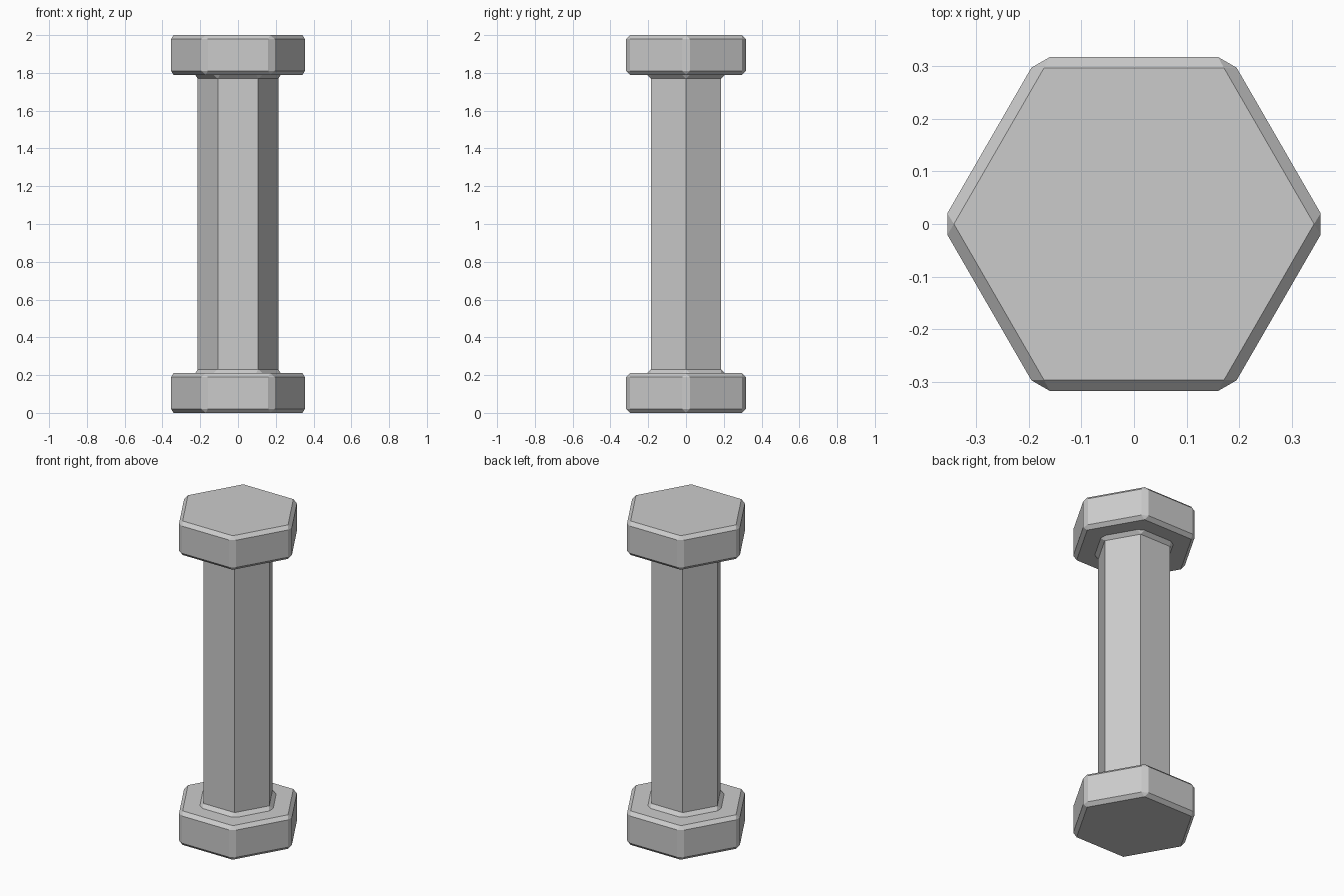
import bpy, bmesh
from math import cos, sin, radians
from mathutils import Vector

cube = bpy.data.objects.get("Cube")
if cube:
    bpy.data.objects.remove(cube, do_unlink=True)

grey = bpy.data.materials.new("stone grey")
grey.use_nodes = True
colour = (0.6, 0.6, 0.6, 1)
grey.diffuse_color = colour
grey.node_tree.nodes["Principled BSDF"].inputs["Base Color"].default_value = colour

HEIGHT = 2.0
BLOCK = 0.317      # half width of the end blocks across flats
SHAFT = 0.185      # half width of the shaft across flats
BEVEL = 0.021
CUT = 0.0235       # corner cut measured along each side
LEDGE = 0.21       # height of an end block
COLLAR = LEDGE + BEVEL


def hexagon(half_width, cut, z):
    """Hexagon with a corner on x; each corner is a pair of points, cut back by the given length."""
    corners = [Vector((cos(radians(60 * i)), sin(radians(60 * i)), 0)) * half_width / cos(radians(30))
               for i in range(6)]
    points = []
    for i, corner in enumerate(corners):
        for neighbour in (corners[i - 1], corners[(i + 1) % 6]):
            points.append(corner + (neighbour - corner).normalized() * cut + Vector((0, 0, z)))
    return points


def loft(name, rings, closed_start=False, flip=False):
    """Skin a stack of hexagons; flip turns the stack upside down for the top end."""
    bm = bmesh.new()
    loops = []
    for ring in rings:
        points = hexagon(*ring)
        if flip:
            points = [Vector((p.x, p.y, HEIGHT - p.z)) for p in points]
        loops.append([bm.verts.new(p) for p in points])
    for low, high in zip(loops, loops[1:]):
        for i in range(len(low)):
            j = (i + 1) % len(low)
            bm.faces.new((low[i], low[j], high[j], high[i]))
    if closed_start:
        bm.faces.new(loops[0][::-1])
    if flip:
        bmesh.ops.reverse_faces(bm, faces=bm.faces[:])
    # Sharp corners have paired points, which merge here
    bmesh.ops.remove_doubles(bm, verts=bm.verts[:], dist=0.0001)
    mesh = bpy.data.meshes.new(name)
    bm.to_mesh(mesh)
    bm.free()
    mesh.materials.append(grey)
    bpy.context.collection.objects.link(bpy.data.objects.new(name, mesh))


# Bevelled end block with the flared collar that meets the shaft
end_block = [
    (BLOCK - BEVEL, 0, 0),
    (BLOCK, CUT, BEVEL),
    (BLOCK, CUT, LEDGE - BEVEL),
    (BLOCK - BEVEL, 0, LEDGE),
    (SHAFT + BEVEL, CUT, LEDGE),
    (SHAFT, 0, COLLAR),
]
loft("base_block", end_block, closed_start=True)
loft("top_block", end_block, closed_start=True, flip=True)

# Plain six-sided shaft
loft("shaft", [(SHAFT, 0, COLLAR), (SHAFT, 0, HEIGHT - COLLAR)])
